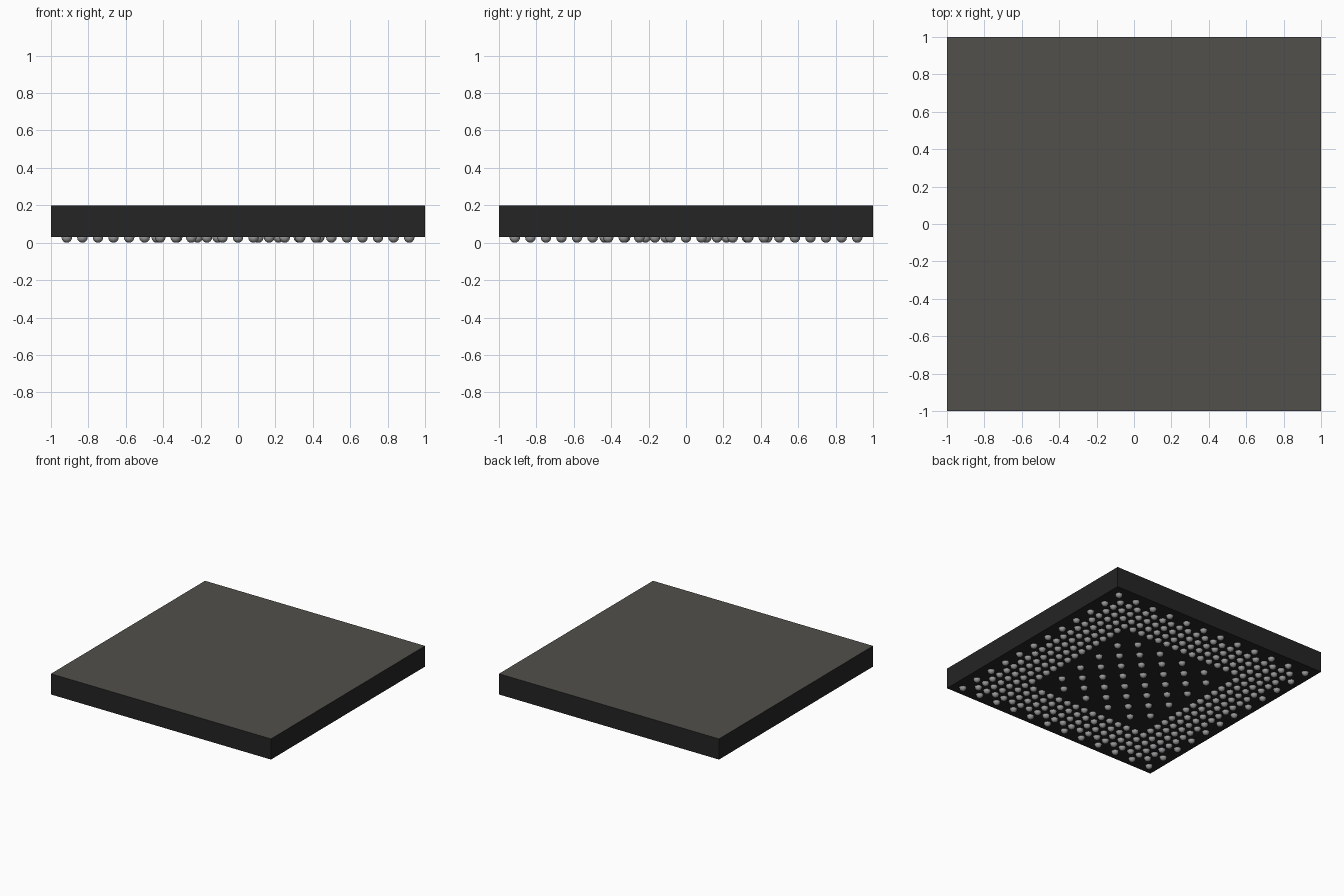
import bpy, bmesh
from mathutils import Matrix

if "Cube" in bpy.data.objects:
    bpy.data.objects.remove(bpy.data.objects["Cube"])


def material(name, rgb):
    m = bpy.data.materials.new(name)
    m.diffuse_color = (*rgb, 1)
    m.use_nodes = True
    m.node_tree.nodes["Principled BSDF"].inputs["Base Color"].default_value = m.diffuse_color
    return m


BLACK = material("black_resin", (0.018, 0.018, 0.018))
TOP = material("warm_grey_top", (0.085, 0.079, 0.069))
SOLDER = material("solder_grey", (0.33, 0.33, 0.34))
BASE_Z, TOP_Z, BALL_R = 0.03, 0.2, 0.028


def finish(name, bm, mats):
    me = bpy.data.meshes.new(name)
    bm.to_mesh(me)
    bm.free()
    for m in mats:
        me.materials.append(m)
    ob = bpy.data.objects.new(name, me)
    bpy.context.collection.objects.link(ob)
    return ob


# flat square package with a lighter top face
bm = bmesh.new()
bmesh.ops.create_cube(bm, size=1, matrix=Matrix.Translation((0, 0, (BASE_Z + TOP_Z) / 2))
                      @ Matrix.Diagonal((2, 2, TOP_Z - BASE_Z, 1)))
for f in bm.faces:
    f.material_index = int(f.normal.z > 0.5)
finish("package_body", bm, [BLACK, TOP])


# groups of solder balls, placed on a square lattice by a rule
def ball_group(name, half, pitch, keep):
    bm = bmesh.new()
    for i in range(-half, half + 1):
        for j in range(-half, half + 1):
            if keep(i, j):
                bmesh.ops.create_uvsphere(
                    bm, u_segments=12, v_segments=8, radius=BALL_R,
                    matrix=Matrix.Translation((i * pitch, j * pitch, BALL_R)))
    for f in bm.faces:
        f.smooth = True
    return finish(name, bm, [SOLDER])


def in_ring(i, j):
    r = max(abs(i), abs(j))
    return r >= 7 and (r < 11 or (i + j) % 2 == 0)


# five-row outer ring (sparser outermost row) and staggered centre field
ball_group("outer_solder_balls", 11, 0.0832, in_ring)
ball_group("centre_solder_balls", 4, 0.1085, lambda i, j: (i + j) % 2 == 1)
